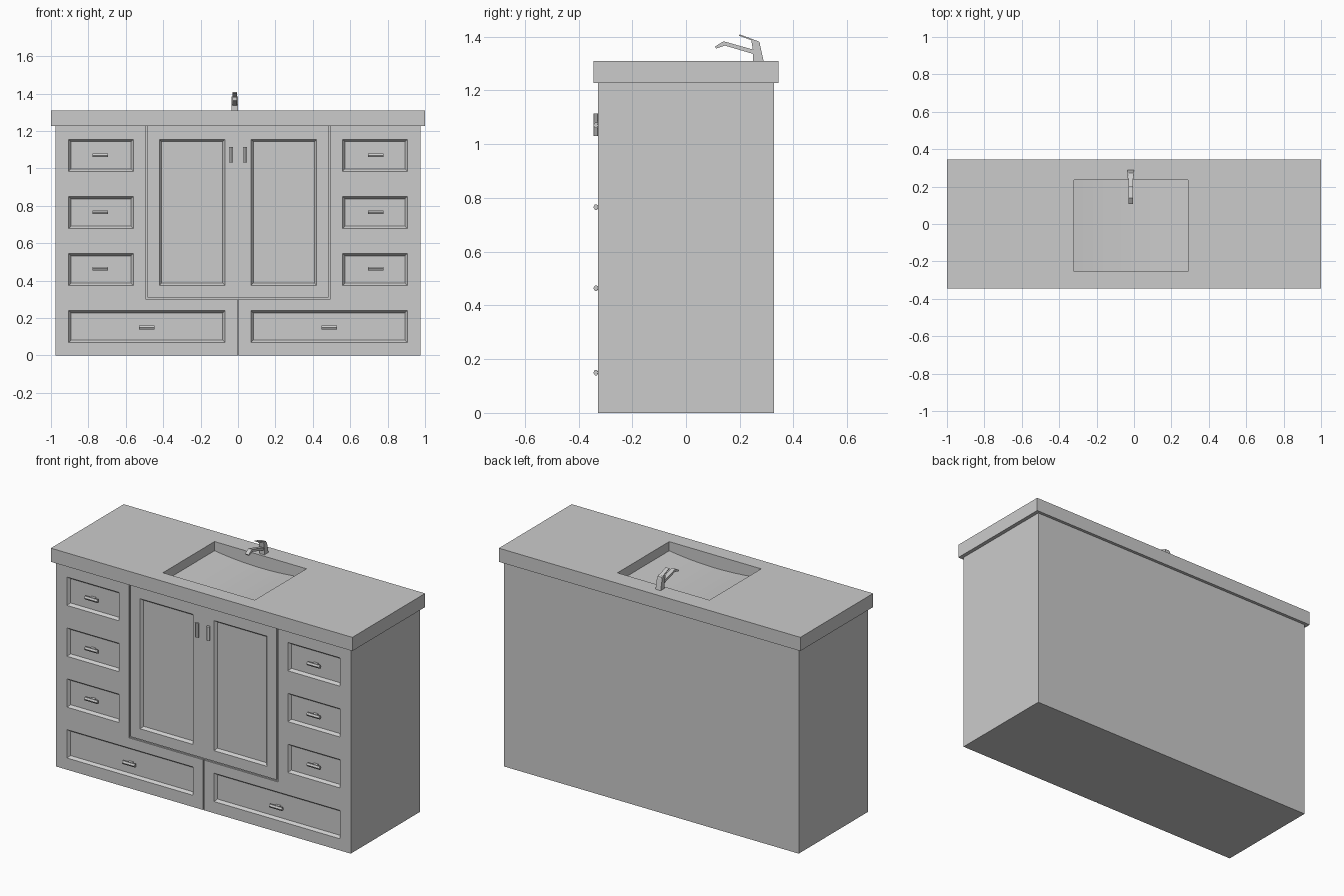
import bpy, bmesh, math
from mathutils import Matrix

if "Cube" in bpy.data.objects:
    bpy.data.objects.remove(bpy.data.objects["Cube"])

FRONT, TOP, BOT = -0.327, 1.31, 1.228


def finish(name, bm):
    bmesh.ops.recalc_face_normals(bm, faces=bm.faces[:])
    me = bpy.data.meshes.new(name)
    bm.to_mesh(me)
    bm.free()
    ob = bpy.data.objects.new(name, me)
    bpy.context.collection.objects.link(ob)
    return ob


def loft(bm, rings):
    """Skin closed rings of points and cap both ends."""
    vs = [[bm.verts.new(p) for p in r] for r in rings]
    n = len(vs[0])
    for a, b in zip(vs, vs[1:]):
        for i in range(n):
            bm.faces.new((a[i], a[(i + 1) % n], b[(i + 1) % n], b[i]))
    bm.faces.new(vs[0])
    bm.faces.new(vs[-1])


def rect(x0, x1, z0, z1, y, inset=0.0):
    i = inset
    return [(x0 + i, y, z0 + i), (x1 - i, y, z0 + i), (x1 - i, y, z1 - i), (x0 + i, y, z1 - i)]


def box(bm, x0, x1, y0, y1, z0, z1):
    loft(bm, [rect(x0, x1, z0, z1, y0), rect(x0, x1, z0, z1, y1)])


def box_object(name, *dims):
    bm = bmesh.new()
    box(bm, *dims)
    return finish(name, bm)


def cut(ob, cutter):
    cutter.hide_render = True
    m = ob.modifiers.new("cut", 'BOOLEAN')
    m.operation, m.solver, m.object = 'DIFFERENCE', 'EXACT', cutter
    bpy.context.view_layer.objects.active = ob
    bpy.ops.object.modifier_apply(modifier=m.name)
    bpy.data.objects.remove(cutter)


# cabinet body
cabinet = box_object("cabinet", -0.977, 0.977, FRONT, 0.327, 0, BOT)

# recessed drawer and door panels with sloping edges
ROWS = [(0.985, 1.155), (0.68, 0.85), (0.375, 0.545)]
panels = [(0.56, 0.905, a, b) for a, b in ROWS]
panels += [(0.07, 0.905, 0.07, 0.24), (0.07, 0.42, 0.375, 1.155)]
bm = bmesh.new()
for x0, x1, z0, z1 in panels:
    for a, b in ((x0, x1), (-x1, -x0)):
        loft(bm, [rect(a, b, z0, z1, FRONT - 0.05), rect(a, b, z0, z1, FRONT),
                  rect(a, b, z0, z1, FRONT + 0.016, 0.012)])
# groove around the pair of doors
u = [(-0.494, 1.4), (-0.494, 0.301), (0.494, 0.301), (0.494, 1.4),
     (0.484, 1.4), (0.484, 0.311), (-0.484, 0.311), (-0.484, 1.4)]
loft(bm, [[(x, y, z) for x, z in u] for y in (FRONT - 0.05, FRONT + 0.01)])
cut(cabinet, finish("panel_cutter", bm))
# gap between the lower drawers
cut(cabinet, box_object("gap_cutter", -0.003, 0.003, FRONT - 0.05, FRONT + 0.01, -0.1, 0.305))

# countertop with a shallow curved basin
counter = box_object("countertop", -1, 1, -0.345, 0.345, BOT, TOP)
cx, hw = -0.015, 0.305
prof = [(cx + hw, 1.4), (cx - hw, 1.4)]
for i in range(13):
    t = -1 + i / 6
    prof.append((cx + hw * t, 1.233 + 0.022 * t * t))
bm = bmesh.new()
loft(bm, [[(x, y, z) for x, z in prof] for y in (-0.255, 0.235)])
cut(counter, finish("basin_cutter", bm))


# handles: pointed six-sided bar on a short post
def handle(name, x, z, vertical=False, back=FRONT + 0.018):
    bm = bmesh.new()
    sec = [(-0.010, 0), (-0.004, 0.010), (0.004, 0.010), (0.008, 0),
           (0.004, -0.010), (-0.004, -0.010)]
    loft(bm, [[(e, -0.335 + y, h) for y, h in sec] for e in (-0.042, 0.042)])
    box(bm, -0.014, 0.014, -0.334, back, -0.006, 0.006)
    if vertical:
        bm.transform(Matrix.Rotation(math.pi / 2, 4, 'Y'))
    bm.transform(Matrix.Translation((x, 0, z)))
    finish(name, bm)


for side, s in (("left", -1), ("right", 1)):
    for i, z in enumerate((1.07, 0.766, 0.464)):
        handle(f"{side}_drawer_handle_{i + 1}", s * 0.737, z)
    handle(f"{side}_bottom_handle", s * 0.488, 0.15)
    handle(f"{side}_door_handle", s * 0.037, 1.073, True, FRONT + 0.003)


# faucet: side profiles extruded across x
def slab(name, pts, half, x=-0.017):
    bm = bmesh.new()
    loft(bm, [[(x + e, y, z) for y, z in pts] for e in (-half, half)])
    finish(name, bm)


slab("faucet_body", [(0.25, TOP - 0.005), (0.29, TOP - 0.005), (0.275, 1.372),
                     (0.262, 1.386), (0.243, 1.386), (0.25, 1.345)], 0.017)
slab("faucet_spout", [(0.262, 1.336), (0.25, 1.336), (0.145, 1.367), (0.113, 1.356),
                      (0.107, 1.363), (0.14, 1.383), (0.25, 1.352), (0.262, 1.35)], 0.012)
slab("faucet_lever", [(0.197, 1.404), (0.262, 1.38), (0.276, 1.372),
                      (0.272, 1.382), (0.199, 1.409)], 0.012)
